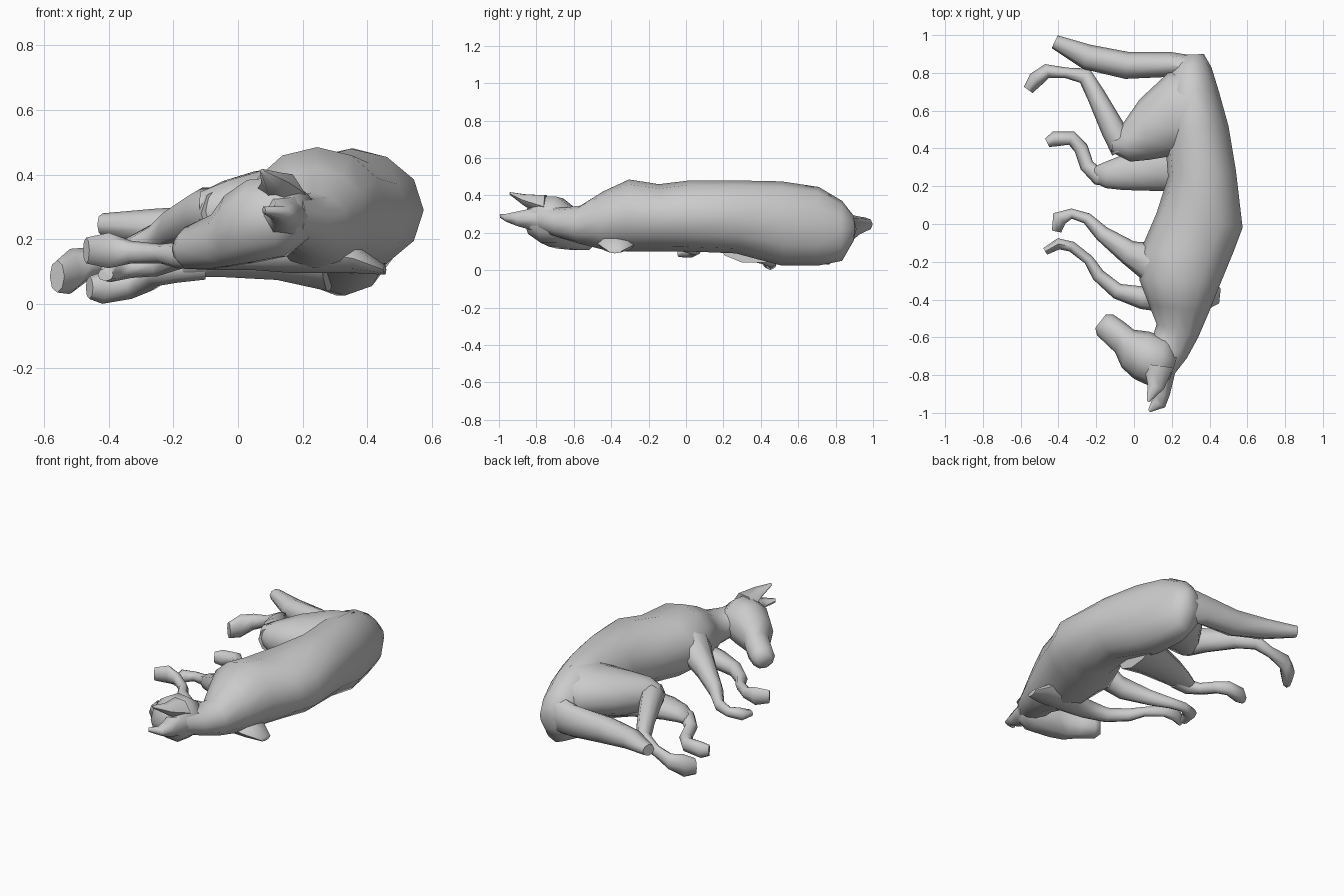
import bpy, bmesh, math
from mathutils import Vector


def loft(name, sections, sides=10):
    """Skin upright elliptical rings: (xl, yl, xr, yr, z low, z high)."""
    bm = bmesh.new()
    rings = []
    for xl, yl, xr, yr, lo, hi in sections:
        ring = []
        for i in range(sides):
            a = 2 * math.pi * i / sides
            t = 0.5 + 0.5 * math.cos(a)
            z = (lo + hi) / 2 + (hi - lo) / 2 * math.sin(a)
            ring.append(bm.verts.new((xl + (xr - xl) * t, yl + (yr - yl) * t, z)))
        rings.append(ring)
    for a, b in zip(rings, rings[1:]):
        for i in range(sides):
            j = (i + 1) % sides
            bm.faces.new((a[i], a[j], b[j], b[i]))
    bm.faces.new(rings[0])
    bm.faces.new(rings[-1])
    bmesh.ops.recalc_face_normals(bm, faces=bm.faces)
    me = bpy.data.meshes.new(name)
    bm.to_mesh(me)
    bm.free()
    ob = bpy.data.objects.new(name, me)
    bpy.context.collection.objects.link(ob)
    bpy.ops.object.select_all(action='DESELECT')
    ob.select_set(True)
    bpy.context.view_layer.objects.active = ob
    bpy.ops.object.shade_smooth_by_angle(angle=math.radians(65))
    return ob


def limb(name, pts, sides=8):
    """Bent tube through (x, y, z, half width, half height)."""
    secs = []
    for i, (x, y, z, w, h) in enumerate(pts):
        p = Vector((x, y))
        d = Vector((0, 0))
        if i > 0:
            d += (p - Vector(pts[i - 1][:2])).normalized()
        if i < len(pts) - 1:
            d += (Vector(pts[i + 1][:2]) - p).normalized()
        d.normalize()
        secs.append((x - d.y * w, y + d.x * w, x + d.y * w, y - d.x * w, z - h, z + h))
    return loft(name, secs, sides)


# Curved torso and neck, belly side to back side
loft("body", [
    (.08, -.65, .21, -.80, .19, .36),
    (.10, -.59, .28, -.71, .165, .335),
    (.12, -.53, .34, -.60, .14, .345),
    (.08, -.43, .40, -.46, .11, .42),
    (.03, -.30, .46, -.31, .10, .485),
    (.03, -.15, .53, -.14, .10, .46),
    (.12, .06, .575, -.02, .10, .48),
    (.18, .25, .54, .28, .09, .48),
    (.16, .50, .50, .52, .025, .475),
    (.16, .72, .45, .70, .025, .445),
    (.20, .84, .41, .83, .05, .37),
    (.26, .895, .37, .90, .16, .29)], 12)

# Head, throat side to forehead side, ending at the nose
loft("head", [
    (.24, -.67, .18, -.85, .20, .34),
    (.17, -.60, .11, -.87, .14, .40),
    (.08, -.57, .00, -.82, .12, .39),
    (.00, -.56, -.065, -.76, .11, .34),
    (-.05, -.52, -.10, -.68, .105, .28),
    (-.11, -.48, -.195, -.59, .105, .24),
    (-.15, -.48, -.205, -.55, .13, .21)])

# Ears
limb("lower_ear", [(.14, -.78, .27, .08, .08), (.14, -.90, .275, .05, .045),
                   (.13, -.95, .28, .04, .025), (.08, -.99, .29, .008, .012)], 6)
limb("upper_ear", [(.13, -.75, .34, .08, .07), (.115, -.86, .375, .045, .035),
                   (.075, -.94, .41, .008, .008)], 6)

# Tail
limb("tail", [(.32, .82, .23, .07, .12), (.18, .845, .22, .067, .10),
              (-.04, .84, .22, .072, .085), (-.25, .885, .235, .067, .06),
              (-.42, .965, .245, .037, .035)])

# Upper hind leg: thigh, then shank and paw
loft("upper_thigh", [
    (.33, .82, .32, .36, .16, .46),
    (.18, .80, .20, .36, .16, .44),
    (.03, .66, .08, .34, .17, .415),
    (-.06, .53, -.02, .33, .19, .385),
    (-.11, .46, -.12, .38, .22, .35)])
limb("upper_hind_shank", [
    (-.05, .40, .28, .075, .08), (-.11, .50, .28, .065, .08),
    (-.20, .68, .24, .05, .06), (-.26, .785, .20, .045, .05),
    (-.36, .80, .16, .028, .035), (-.46, .81, .125, .038, .05),
    (-.52, .765, .10, .042, .07), (-.56, .71, .085, .028, .05)])

# Lower hind leg: thigh, then shank and paw
loft("lower_thigh", [
    (.30, .55, .26, .17, .035, .25),
    (.12, .44, .12, .175, .07, .23),
    (-.05, .37, -.06, .18, .08, .21),
    (-.15, .33, -.15, .19, .08, .18),
    (-.22, .30, -.21, .22, .08, .14)])
limb("lower_hind_shank", [
    (-.10, .25, .12, .05, .045), (-.19, .25, .11, .045, .045),
    (-.25, .31, .09, .038, .035), (-.28, .40, .07, .038, .035),
    (-.33, .455, .06, .038, .045), (-.42, .45, .05, .04, .05),
    (-.46, .43, .05, .025, .035)])

# Upper front leg with shoulder
limb("upper_front_leg", [
    (.22, -.28, .36, .12, .09), (.07, -.19, .30, .10, .09),
    (-.03, -.15, .22, .065, .07), (-.17, -.05, .16, .042, .05),
    (-.25, .03, .12, .03, .035), (-.33, .055, .11, .027, .03),
    (-.395, .03, .105, .042, .038), (-.41, -.04, .09, .025, .02)])

# Lower front leg with shoulder blade
limb("lower_front_leg", [
    (.455, -.38, .105, .04, .015), (.36, -.37, .14, .10, .045),
    (.17, -.38, .17, .09, .075), (.04, -.39, .16, .06, .055),
    (-.09, -.355, .15, .042, .045), (-.19, -.27, .15, .035, .04),
    (-.24, -.19, .155, .027, .03), (-.33, -.12, .16, .028, .035),
    (-.40, -.105, .165, .03, .055), (-.47, -.145, .165, .02, .04)])
